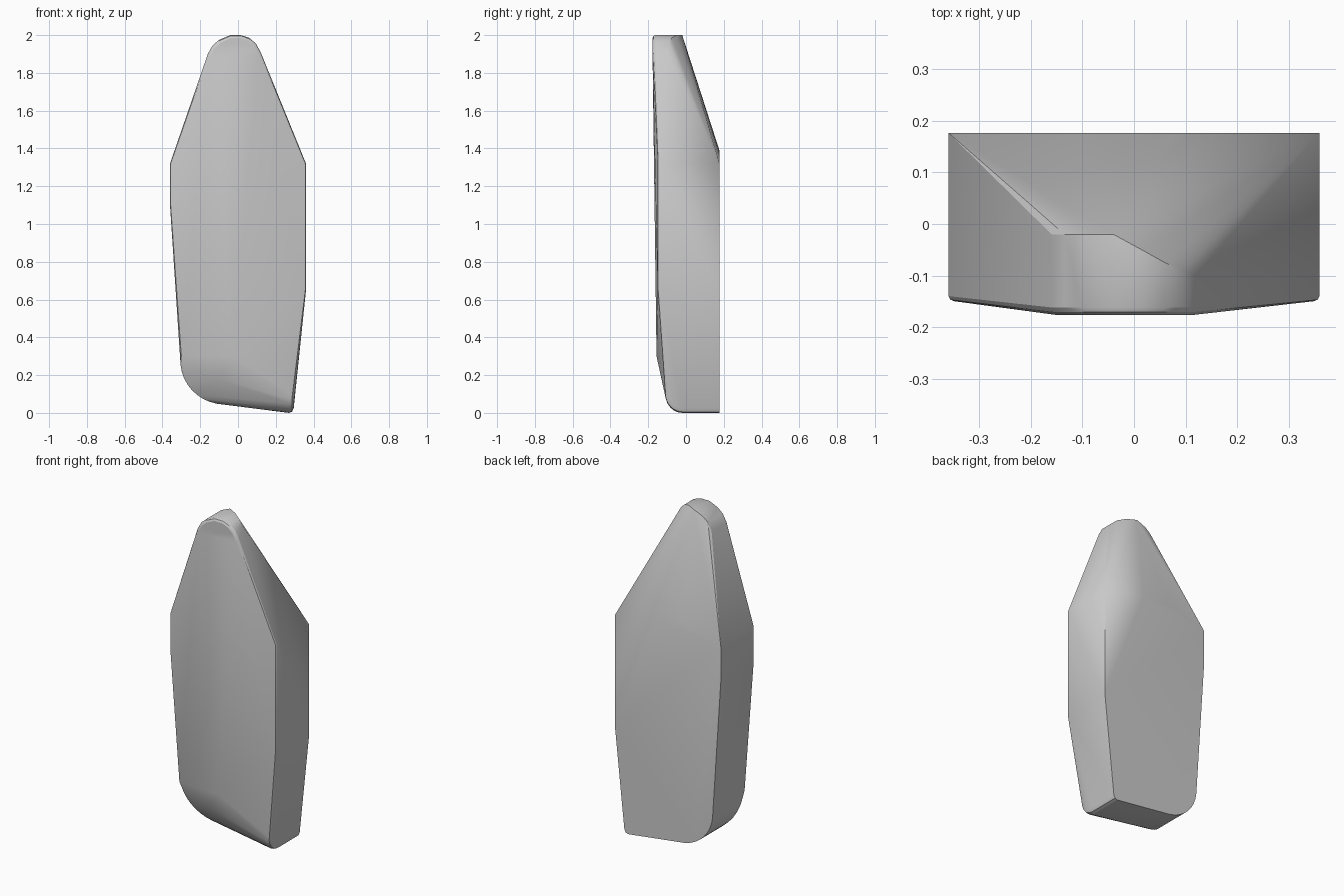
import bpy, bmesh, math
from mathutils import Vector

cube = bpy.data.objects.get("Cube")
if cube:
    bpy.data.objects.remove(cube, do_unlink=True)

stone = bpy.data.materials.new("stone grey")
stone.use_nodes = True
grey = (0.6, 0.6, 0.6, 1)
stone.diffuse_color = grey
stone.node_tree.nodes["Principled BSDF"].inputs["Base Color"].default_value = grey

BACK, RIM, FACE = 0.177, -0.14, -0.15
points = []


def add(x, y, z):
    points.append(Vector((x, y, z)))


def rim_point(x, z, y=RIM, inset=0.012):
    """Outer front edge with a narrow rounded lip."""
    add(x, y, z)
    add(x - math.copysign(inset * 0.3, x), y - 0.007, z)
    add(x - math.copysign(inset, x), y - 0.01, z)


# Rounded crown: x, z and the depth where its back edge ends
crown = [(-0.16, 1.90, -0.02), (-0.135, 1.945, -0.02), (-0.10, 1.975, -0.02),
         (-0.04, 2.0, -0.02), (0.015, 2.0, -0.05), (0.06, 1.985, -0.075),
         (0.095, 1.955, -0.09), (0.12, 1.91, -0.10)]
for x, z, back in crown:
    add(x, back, z)
    add(x, -0.162, z)
    add(x * 0.97, -0.171, z - 0.004)
    add(x * 0.92, -0.177, z - 0.015)

# Straight flanks, from the back to the lip
for x, z in [(-0.36, 1.32), (-0.36, 1.10), (0.36, 1.32), (0.36, 0.65)]:
    add(x, BACK, z)
    rim_point(x, z)

# Arched top of the flat back
for x, z in [(0.08, 1.375), (-0.11, 1.39)]:
    add(x, BACK, z)

# Front crease meeting the lower facets
add(-0.03, -0.156, 0.30)
add(-0.30, -0.14, 0.30)
add(-0.10, -0.125, 0.18)

# Large rounded lower corner
for i in range(9):
    a = math.radians(185 + 75 * i / 8)
    x, z = -0.07 + 0.235 * math.cos(a), 0.275 + 0.23 * math.sin(a)
    add(x, BACK, z)
    add(x, -0.02 - 0.09 * (1 - i / 8), z)

# Pointed lower corner, curving up towards the front
for i in range(7):
    a = math.radians(90 * i / 6)
    y, z = -0.02 - 0.09 * math.sin(a), 0.10 * (1 - math.cos(a))
    add(0.27, y, z)
    add(0.286, y, z + 0.006)
    add(0.295, y + 0.01, z + 0.025)
for x, z in [(0.27, 0.0), (0.286, 0.006), (0.295, 0.025)]:
    add(x, BACK, z)

# Wrap the construction points into one faceted solid
bm = bmesh.new()
for p in points:
    bm.verts.new(p)
hull = bmesh.ops.convex_hull(bm, input=bm.verts[:])
unused = {g for g in hull["geom_interior"] + hull["geom_unused"]
          if isinstance(g, bmesh.types.BMVert)}
bmesh.ops.delete(bm, geom=list(unused), context="VERTS")
bmesh.ops.dissolve_limit(bm, angle_limit=math.radians(0.5),
                         verts=bm.verts[:], edges=bm.edges[:])
bmesh.ops.recalc_face_normals(bm, faces=bm.faces[:])

mesh = bpy.data.meshes.new("stone_slab")
bm.to_mesh(mesh)
bm.free()
mesh.materials.append(stone)
slab = bpy.data.objects.new("stone_slab", mesh)
bpy.context.collection.objects.link(slab)
bpy.ops.object.select_all(action="DESELECT")
slab.select_set(True)
bpy.context.view_layer.objects.active = slab
bpy.ops.object.shade_smooth_by_angle(angle=math.radians(25))
